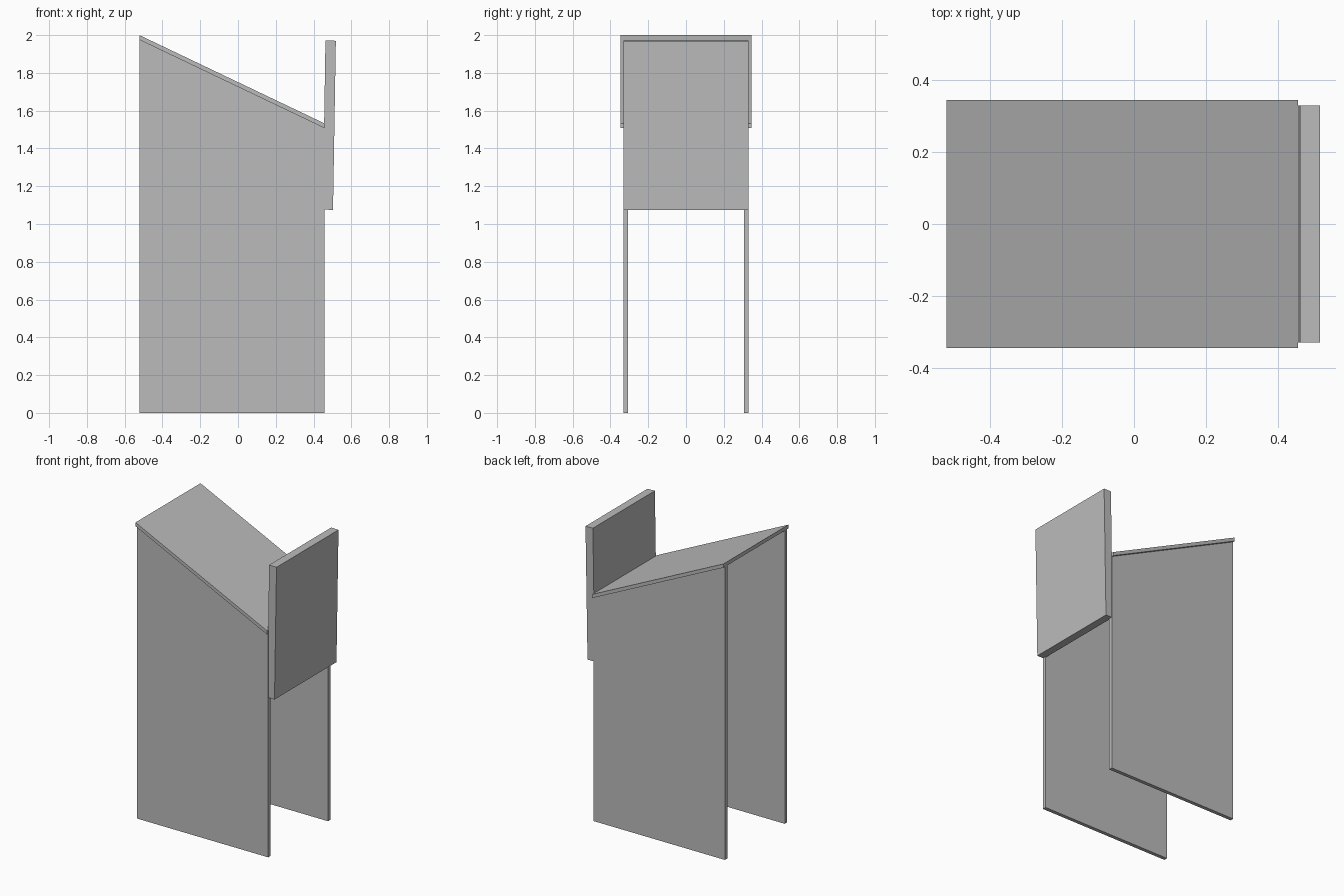
import bpy
import bmesh

cube = bpy.data.objects.get("Cube")
if cube:
    bpy.data.objects.remove(cube, do_unlink=True)

grey = bpy.data.materials.new("plain_grey")
grey.use_nodes = True
colour = (0.5, 0.5, 0.5, 1)
grey.diffuse_color = colour
grey.node_tree.nodes["Principled BSDF"].inputs["Base Color"].default_value = colour


def slab(name, profile, y_min, y_max):
    """Extrude an (x, z) outline along y."""
    bm = bmesh.new()
    face = bm.faces.new([bm.verts.new((x, y_min, z)) for x, z in profile])
    extruded = bmesh.ops.extrude_face_region(bm, geom=[face])["geom"]
    verts = [v for v in extruded if isinstance(v, bmesh.types.BMVert)]
    bmesh.ops.translate(bm, verts=verts, vec=(0, y_max - y_min, 0))
    bmesh.ops.recalc_face_normals(bm, faces=bm.faces)
    mesh = bpy.data.meshes.new(name)
    bm.to_mesh(mesh)
    bm.free()
    mesh.materials.append(grey)
    obj = bpy.data.objects.new(name, mesh)
    bpy.context.collection.objects.link(obj)
    return obj


BACK, FRONT = -0.522, 0.457
HIGH, LOW = 2.0, 1.533
THICK = 0.025

# Upright side walls with sloping tops
wall = [(BACK, 0), (FRONT, 0), (FRONT, LOW - THICK), (BACK, HIGH - THICK)]
slab("right_side_wall", wall, -0.331, -0.306)
slab("left_side_wall", wall, 0.306, 0.331)

# Sloping top board, slightly wider than the walls
top = [(BACK, HIGH - THICK), (FRONT, LOW - THICK), (FRONT, LOW), (BACK, HIGH)]
slab("sloping_top", top, -0.346, 0.346)

# Slightly tilted end panel
panel = [(0.449, 1.076), (0.503, 1.075), (0.518, 1.97), (0.463, 1.971)]
slab("end_panel", panel, -0.33, 0.33)
